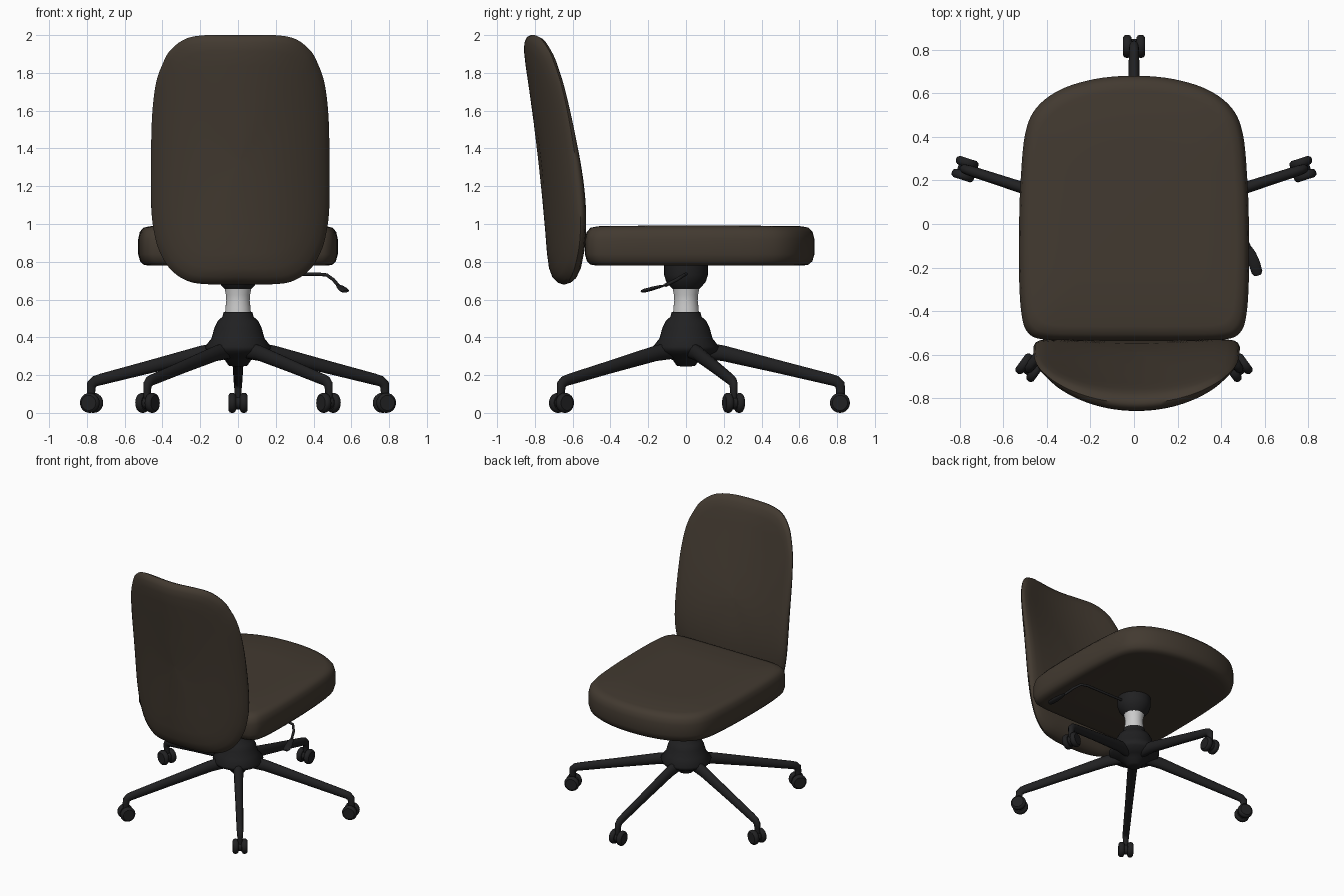
import bpy, bmesh, math
from mathutils import Matrix, Vector

if "Cube" in bpy.data.objects:
    bpy.data.objects.remove(bpy.data.objects["Cube"])


def material(name, rgb):
    m = bpy.data.materials.new(name)
    m.diffuse_color = (*rgb, 1)
    m.use_nodes = True
    m.node_tree.nodes["Principled BSDF"].inputs["Base Color"].default_value = m.diffuse_color
    return m


BROWN = material("brown_fabric", (0.055, 0.042, 0.03))
BLACK = material("black_plastic", (0.015, 0.015, 0.016))
STEEL = material("light_steel", (0.7, 0.7, 0.7))


def finish(name, mesh, mat, matrix=None, angle=50):
    if matrix is not None:
        mesh.transform(matrix)
    mesh.materials.clear()
    mesh.materials.append(mat)
    ob = bpy.data.objects.new(name, mesh)
    bpy.context.collection.objects.link(ob)
    bpy.ops.object.select_all(action='DESELECT')
    ob.select_set(True)
    bpy.context.view_layer.objects.active = ob
    bpy.ops.object.shade_smooth_by_angle(angle=math.radians(angle))
    return ob


def loft(name, rings, mat, matrix=None, angle=50):
    """Skin a list of closed rings; both ends are closed with a face."""
    bm = bmesh.new()
    loops = [[bm.verts.new(p) for p in r] for r in rings]
    n = len(loops[0])
    for a, b in zip(loops, loops[1:]):
        for i in range(n):
            j = (i + 1) % n
            bm.faces.new((a[i], a[j], b[j], b[i]))
    bm.faces.new(loops[0][::-1])
    bm.faces.new(loops[-1])
    bmesh.ops.recalc_face_normals(bm, faces=bm.faces)
    mesh = bpy.data.meshes.new(name)
    bm.to_mesh(mesh)
    bm.free()
    return finish(name, mesh, mat, matrix, angle)


def lathe(name, profile, mat, matrix=None, n=32, angle=35):
    rings = [[(r * math.cos(2 * math.pi * i / n), r * math.sin(2 * math.pi * i / n), z)
              for i in range(n)] for r, z in profile]
    return loft(name, rings, mat, matrix, angle)


def tube(name, path, mat, matrix=None):
    """Round tube through (x, y, z, radius) points."""
    cu = bpy.data.curves.new(name, 'CURVE')
    cu.dimensions = '3D'
    cu.bevel_depth = 1
    cu.bevel_resolution = 4
    cu.use_fill_caps = True
    sp = cu.splines.new('POLY')
    sp.points.add(len(path) - 1)
    for p, (x, y, z, r) in zip(sp.points, path):
        p.co = (x, y, z, 1)
        p.radius = r
    tmp = bpy.data.objects.new(name + "_curve", cu)
    bpy.context.collection.objects.link(tmp)
    bpy.context.view_layer.update()
    dg = bpy.context.evaluated_depsgraph_get()
    mesh = bpy.data.meshes.new_from_object(tmp.evaluated_get(dg))
    bpy.data.objects.remove(tmp)
    return finish(name, mesh, mat, matrix)


def outline(half, steps=5):
    """Mirror a half outline across x = 0 and smooth it (Catmull-Rom)."""
    pts = [Vector(p) for p in half + [(-x, y) for x, y in half[-2:0:-1]]]
    n, out = len(pts), []
    for i in range(n):
        a, b, c, d = (pts[(i + k) % n] for k in (-1, 0, 1, 2))
        for s in range(steps):
            t = s / steps
            out.append(0.5 * (2 * b + (c - a) * t + (2 * a - 5 * b + 4 * c - d) * t ** 2
                              + (3 * b - a - 3 * c + d) * t ** 3))
    return out


# Seat cushion
seat_line = outline([(0, .68), (.18, .665), (.34, .615), (.45, .53), (.5, .41), (.52, .2),
                     (.527, 0), (.527, -.25), (.515, -.42), (.485, -.5), (.41, -.53),
                     (.2, -.535), (0, -.535)])
seat_rings = [(.01, .78), (.5, .78), (.9, .78), (.95, .785), (.982, .803), (1, .84), (1, .92),
              (.985, .957), (.95, .98), (.89, .988), (.5, .991), (.01, .992)]
loft("seat", [[(p.x * s, .07 + (p.y - .07) * s, z) for p in seat_line]
              for s, z in seat_rings], BROWN)


# Backrest cushion: leaning, with a thick lower part and a bulging outer face
def back_point(x, w, z):
    t = (z - .68) / 1.32
    q = (x / .47) ** 2
    outer = -.725 - .08 * t - .07 * t * t + .16 * q
    inner = -.575 + .408 * t - 1.133 * t * t + .53 * t ** 3 + .11 * max(t, 0) ** 1.5 * q
    return (x + .012, outer + (inner - outer) * w, z)


back_line = outline([(0, 2.0), (.18, 2.0), (.29, 1.98), (.37, 1.92), (.41, 1.85), (.445, 1.75),
                     (.465, 1.6), (.472, 1.4), (.472, 1.1), (.455, .95), (.425, .85),
                     (.365, .755), (.27, .695), (.15, .68), (0, .68)])
back_rings = [(.01, 0), (.3, 0), (.55, 0), (.75, 0), (.87, .03), (.94, .12), (.985, .3), (1, .5),
              (.985, .72), (.95, .88), (.88, .97), (.75, 1), (.55, 1), (.3, 1), (.01, 1)]
loft("backrest", [[back_point(p.x * s, w, 1.34 + (p.y - 1.34) * s) for p in back_line]
                  for s, w in back_rings], BROWN)

# Column under the seat
lathe("seat_mount", [(.07, .655), (.08, .665), (.105, .695), (.116, .73), (.116, .79)], BLACK)
lathe("gas_column", [(.069, .52), (.066, .56), (.062, .595), (.064, .625), (.072, .665)], STEEL)
lathe("base_hub", [(.02, .245), (.05, .25), (.07, .28), (.11, .297), (.165, .325), (.175, .35),
                   (.14, .395), (.125, .45), (.108, .485), (.082, .51), (.076, .535)],
      BLACK, angle=60)

# Height lever with a flattened paddle
tube("height_lever", [(.08, 0, .735, .009), (.42, 0, .735, .009), (.47, -.01, .73, .009),
                      (.505, -.05, .705, .009), (.53, -.11, .675, .009)], BLACK)
paddle = tube("lever_paddle", [(0, 0, 0, .009), (.035, 0, 0, .02), (.08, 0, 0, .026),
                               (.125, 0, 0, .025), (.14, 0, 0, .015)], BLACK,
              Matrix.Translation((.53, -.105, .677))
              @ Vector((.04, -.135, -.035)).to_track_quat('X', 'Z').to_matrix().to_4x4()
              @ Matrix.Diagonal((1, 1, .4, 1)))

# Five legs, each with a twin-wheel caster
wheel = [(.012, -.02), (.04, -.02), (.05, -.013), (.053, -.005), (.053, .005), (.05, .013),
         (.04, .02), (.012, .02)]
for k in range(5):
    spin = Matrix.Rotation(math.radians(90 + 72 * k), 4, 'Z')
    tube(f"leg_{k + 1}", [(.06, 0, .335, .046), (.2, 0, .315, .041), (.5, 0, .242, .034),
                          (.76, 0, .178, .03), (.795, 0, .168, .029), (.815, 0, .15, .027),
                          (.818, 0, .125, .024), (.818, 0, .06, .02)],
         BLACK, spin @ Matrix.Diagonal((1, .8, 1, 1)))
    axle = spin @ Matrix.Translation((.815, 0, .053)) @ Matrix.Rotation(math.pi / 2, 4, 'X')
    for side, off in (("left", .031), ("right", -.031)):
        lathe(f"caster_wheel_{side}_{k + 1}", wheel, BLACK,
              axle @ Matrix.Translation((0, 0, off)), n=24)
    lathe(f"caster_axle_{k + 1}", [(.034, -.02), (.034, .02)], BLACK, axle, n=20)
